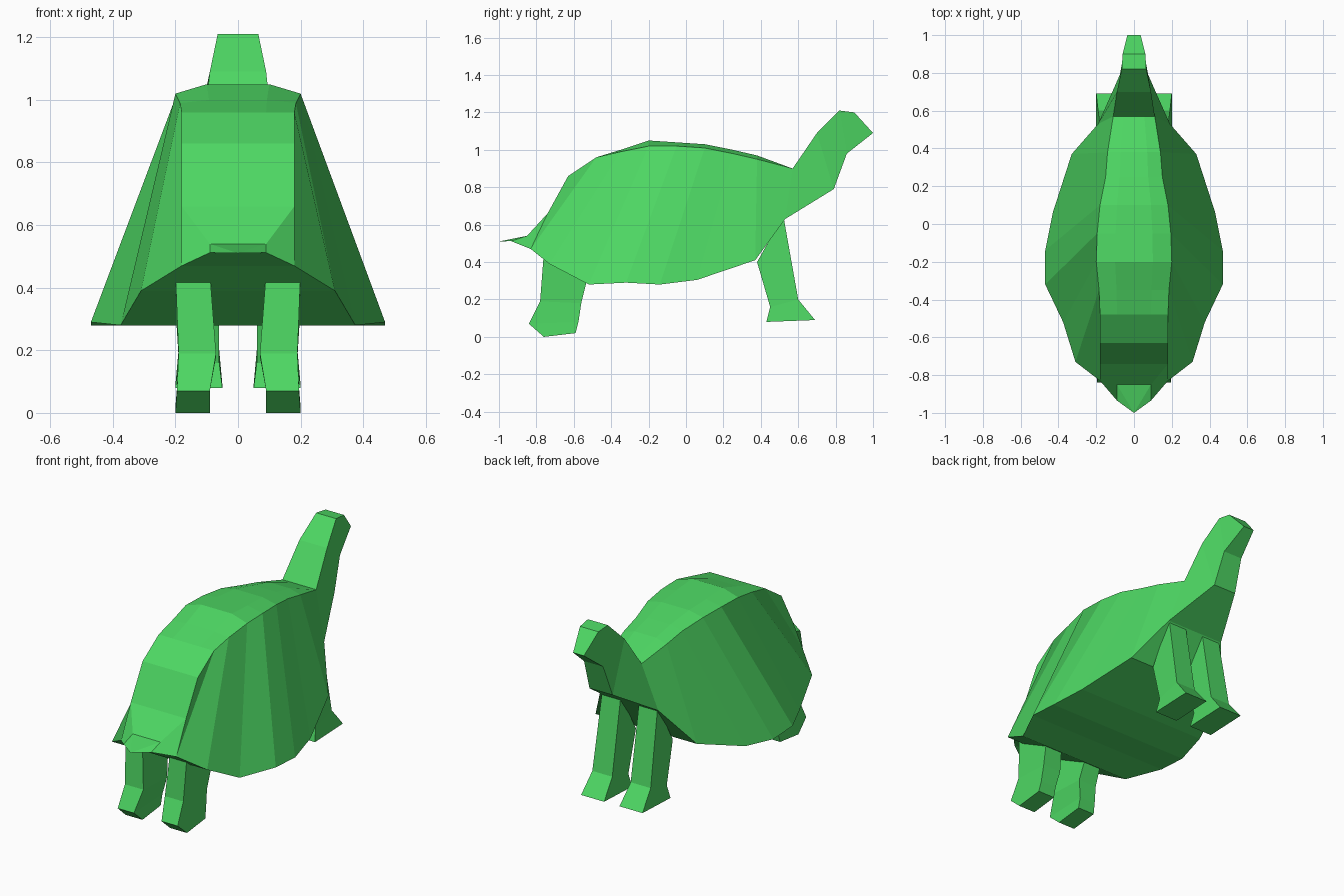
import bpy, bmesh

if "Cube" in bpy.data.objects:
    bpy.data.objects.remove(bpy.data.objects["Cube"])

green = bpy.data.materials.new("green")
green.diffuse_color = (0.075, 0.68, 0.125, 1)
green.use_nodes = True
green.node_tree.nodes["Principled BSDF"].inputs["Base Color"].default_value = green.diffuse_color


def loft(name, rings):
    """Skin a list of equal-length closed rings and cap both ends."""
    bm = bmesh.new()
    loops = [[bm.verts.new(p) for p in ring] for ring in rings]
    n = len(loops[0])
    for a, b in zip(loops, loops[1:]):
        for i in range(n):
            j = (i + 1) % n
            bm.faces.new((a[i], a[j], b[j], b[i]))
    bm.faces.new(loops[0][::-1])
    bm.faces.new(loops[-1])
    bmesh.ops.remove_doubles(bm, verts=bm.verts, dist=0.0005)
    bmesh.ops.recalc_face_normals(bm, faces=bm.faces)
    me = bpy.data.meshes.new(name)
    bm.to_mesh(me)
    bm.free()
    me.materials.append(green)
    ob = bpy.data.objects.new(name, me)
    bpy.context.collection.objects.link(ob)
    return ob


def section(top, lift, rim):
    """Symmetric slice: slightly raised back, shoulder edge and lower rim."""
    x, y, z = top
    half = [(x / 2, y, z + lift), top, rim]
    return half + [(-a, b, c) for a, b, c in reversed(half)]


# Slices shared by neighbouring parts
rump = section((.18, -.74, .66), 0, (.18, -.83, .47))
collar = section((.11, .57, .90), 0, (.19, .53, .63))

# Tail
loft("tail", [
    section((0, -1, .51), 0, (0, -1, .51)),
    section((.09, -.85, .54), 0, (.09, -.935, .512)),
    rump,
])

# Shell: flat back strip, flared sides, flat belly
loft("shell", [
    rump,
    section((.18, -.63, .86), 0, (.18, -.83, .47)),
    section((.18, -.48, .96), 0, (.18, -.83, .47)),
    section((.185, -.35, .99), .01, (.31, -.73, .39)),
    section((.20, -.20, 1.02), .03, (.375, -.52, .28)),
    section((.195, -.05, 1.02), .02, (.47, -.32, .29)),
    section((.18, .10, 1.01), .02, (.47, -.14, .28)),
    section((.15, .25, .98), .02, (.43, .06, .305)),
    section((.14, .38, .95), .02, (.33, .37, .41)),
    collar,
])

# Neck and head
loft("neck_and_head", [
    collar,
    section((.09, .70, 1.09), 0, (.075, .79, .79)),
    section((.065, .82, 1.21), 0, (.062, .86, .98)),
    section((.06, .90, 1.20), 0, (.035, 1.0, 1.09)),
])


def legs(name, slices):
    """Slices are inner x, outer x, (y, z) at the rear, (y, z) at the head side."""
    for side, s in (("left", -1), ("right", 1)):
        loft(f"{name}_{side}", [
            [(s * a, *p), (s * b, *p), (s * b, *q), (s * a, *q)]
            for a, b, p, q in slices])


# Legs at the head end
legs("head_end_leg", [
    (.06, .18, (.38, .40), (.52, .65)),
    (.06, .19, (.45, .16), (.60, .20)),
    (.05, .20, (.43, .08), (.69, .09)),
])

# Legs at the tail end
legs("tail_end_leg", [
    (.09, .20, (-.76, .45), (-.52, .34)),
    (.07, .19, (-.78, .19), (-.56, .18)),
    (.09, .195, (-.84, .07), (-.575, .08)),
    (.09, .20, (-.76, .00), (-.59, .02)),
])
